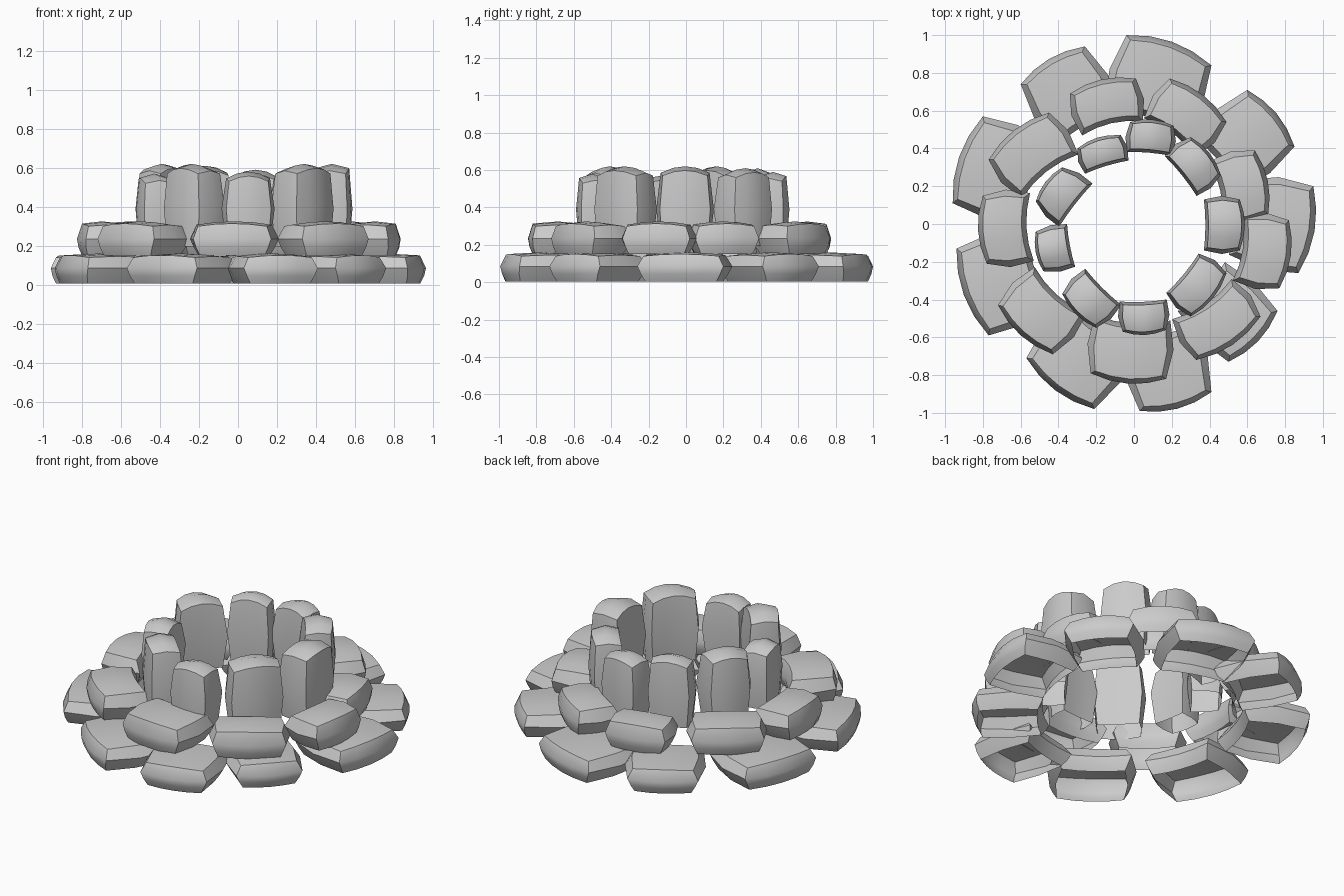
import bpy, bmesh
from mathutils import Vector

if "Cube" in bpy.data.objects:
    bpy.data.objects.remove(bpy.data.objects["Cube"])

NU, NV = 4, 2  # segments along and across each stone


def stone(name, p, q, depth, w_in, levels, crown, bow_in):
    """Open-bottomed curved block; p-q is its outer edge, levels are (z, end inset, side inset)."""
    p, q = Vector(p), Vector(q)
    w_out = (q - p).length
    t = (q - p).normalized()
    n = Vector((t.y, -t.x))
    mid = (p + q) / 2

    def place(i, j, iu, iv):
        u, v = 2 * i / NU - 1, j / NV
        u *= 1 - 2 * iu / w_out
        v = 0.5 + (v - 0.5) * (1 - 2 * iv / depth)
        half = (w_out * (1 - v) + w_in * v) / 2 + 0.07 * w_out * 4 * v * (1 - v)
        bow = (0.10 * (1 - v) + bow_in * v) * w_out * (1 - u * u)
        return mid + t * (u * half) + n * (bow - v * depth)

    rim = [(i, 0) for i in range(NU)] + [(NU, j) for j in range(NV)]
    rim += [(i, NV) for i in range(NU, 0, -1)] + [(0, j) for j in range(NV, 0, -1)]
    bm = bmesh.new()
    # walls
    loops = [[bm.verts.new((*place(i, j, iu, iv), z)) for i, j in rim] for z, iu, iv in levels]
    for a, b in zip(loops, loops[1:]):
        for k in range(len(rim)):
            m = (k + 1) % len(rim)
            bm.faces.new((a[k], a[m], b[m], b[k]))
    # domed cap, arched along its length
    top = dict(zip(rim, loops[-1]))
    z, iu, iv = levels[-1]
    for i in range(1, NU):
        for j in range(1, NV):
            top[i, j] = bm.verts.new((*place(i, j, iu, iv), z))
    for (i, j), v in top.items():
        u = 2 * i / NU - 1
        v.co.z += (crown - z) * (1 - u * u) * (0.7 if 0 < j < NV else 0.55)
        if j == 1:
            v.co.z += (crown - z) * 0.3
    for i in range(NU):
        for j in range(NV):
            bm.faces.new((top[i, j], top[i + 1, j], top[i + 1, j + 1], top[i, j + 1]))
    # turn caps upward and walls outward
    bm.normal_update()
    if top[1, 1].link_faces[0].normal.z < 0:
        bmesh.ops.reverse_faces(bm, faces=bm.faces[:])
    me = bpy.data.meshes.new(name)
    bm.to_mesh(me)
    bm.free()
    ob = bpy.data.objects.new(name, me)
    bpy.context.collection.objects.link(ob)
    return ob


# outer edge start x, y, end x, y, depth, inner width
base_row = [
    (.41, .84, -.04, 1.0, .40, .44), (-.26, .94, -.60, .74, .38, .40),
    (-.80, .57, -.96, .11, .38, .42), (-.94, -.13, -.77, -.59, .38, .40),
    (-.57, -.71, -.21, -.98, .38, .42), (.03, -.99, .41, -.89, .38, .40),
    (.50, -.73, .76, -.46, .38, .36), (.87, -.26, .95, .20, .38, .40),
    (.85, .41, .60, .71, .38, .38)]
middle_row = [
    (.01, .77, -.34, .69, .23, .33), (.49, .54, .19, .77, .25, .34),
    (.71, .05, .64, .39, .25, .33), (.77, -.34, .82, .02, .25, .35),
    (.33, -.72, .67, -.49, .25, .38), (-.23, -.79, .17, -.82, .31, .40),
    (-.72, -.43, -.43, -.69, .28, .37), (-.80, .15, -.78, -.21, .25, .36),
    (-.45, .59, -.77, .34, .27, .38)]
upper_row = [
    (.21, .52, -.02, .54, .16, .24), (.46, .26, .30, .46, .17, .27),
    (.56, -.14, .56, .13, .19, .27), (.30, -.49, .49, -.26, .18, .27),
    (-.06, -.57, .17, -.56, .16, .25), (-.38, -.37, -.20, -.55, .18, .27),
    (-.52, -.04, -.48, -.25, .17, .23), (-.38, .30, -.52, .12, .18, .29),
    (-.07, .47, -.30, .40, .14, .24)]
upper_tops = [.59, .61, .62, .62, .58, .62, .57, .62, .61]

stones = []
for k, s in enumerate(base_row):
    stones.append(stone(f"base_stone_{k}", s[:2], s[2:4], s[4], s[5],
                        [(.005, .045, .03), (.045, .02, .01), (.085, 0, 0), (.14, .035, .03)], .16, .06))
for k, s in enumerate(middle_row):
    stones.append(stone(f"middle_stone_{k}", s[:2], s[2:4], s[4], s[5],
                        [(.15, .04, .025), (.19, .018, .008), (.235, 0, 0), (.3, .03, .025)], .325, .08))
for k, (s, top) in enumerate(zip(upper_row, upper_tops)):
    stones.append(stone(f"upper_stone_{k}", s[:2], s[2:4], s[4], s[5],
                        [(.195, .02, .015), (.39, 0, 0), (top - .05, .02, .015)], top, .03))

# smooth faces, crisp edges
bpy.ops.object.select_all(action='DESELECT')
for ob in stones:
    ob.select_set(True)
bpy.context.view_layer.objects.active = stones[0]
bpy.ops.object.shade_smooth_by_angle(angle=0.7)
